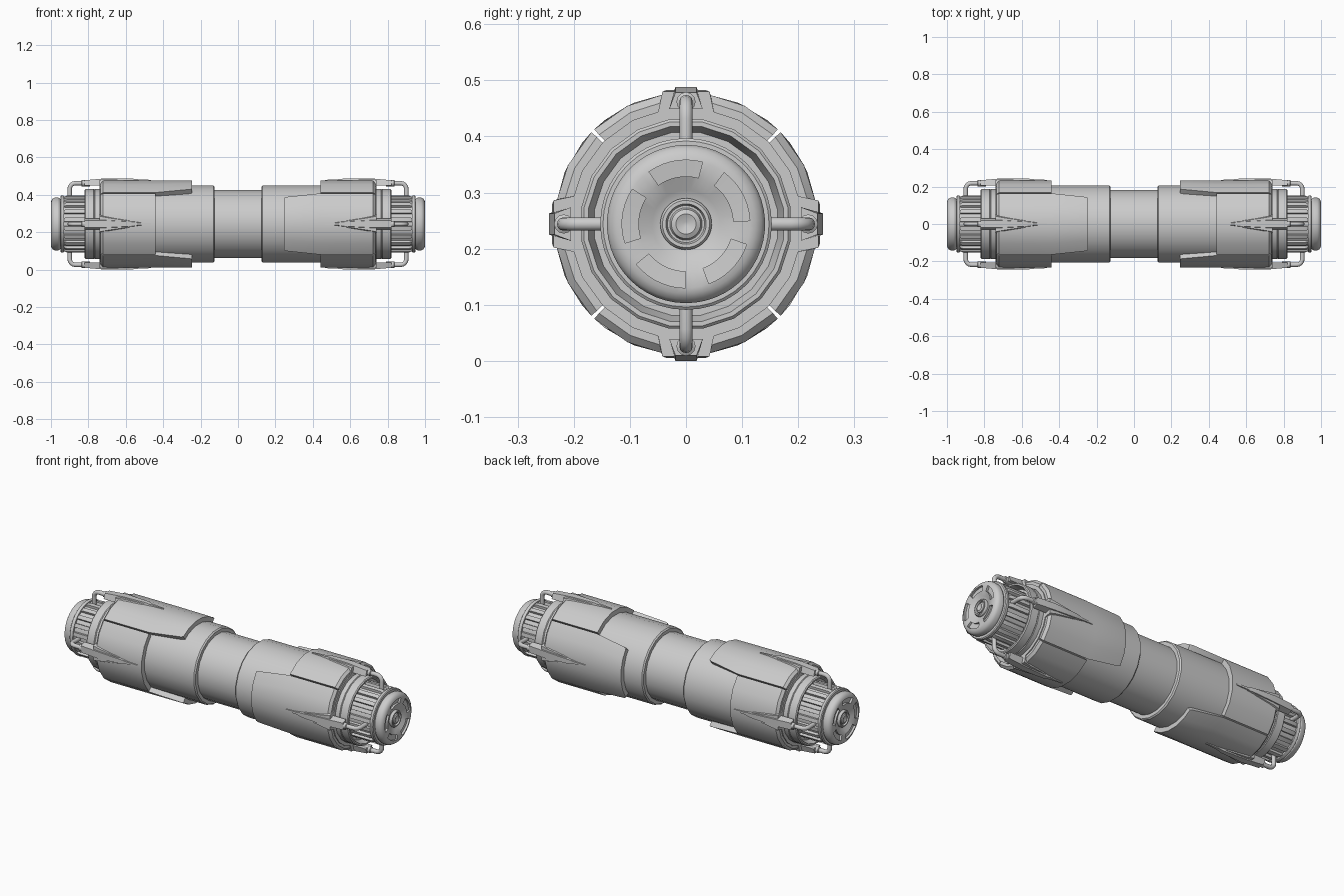
import bpy, bmesh, math
from mathutils import Matrix, Vector

if "Cube" in bpy.data.objects:
    bpy.data.objects.remove(bpy.data.objects["Cube"])

CZ = 0.244


def finish(bm, name, angle=30):
    bmesh.ops.remove_doubles(bm, verts=bm.verts, dist=1e-5)
    bmesh.ops.recalc_face_normals(bm, faces=bm.faces)
    me = bpy.data.meshes.new(name)
    bm.to_mesh(me)
    bm.free()
    ob = bpy.data.objects.new(name, me)
    ob.location.z = CZ
    bpy.context.collection.objects.link(ob)
    bpy.ops.object.select_all(action='DESELECT')
    bpy.context.view_layer.objects.active = ob
    ob.select_set(True)
    bpy.ops.object.shade_smooth_by_angle(angle=math.radians(angle))
    return ob


def polar(x, r, deg):
    t = math.radians(deg)
    return Vector((x, r * math.cos(t), r * math.sin(t)))


def loft(bm, rings, cap=True):
    """Bridge rings of points; returns faces as [ring][segment]."""
    vs = [[bm.verts.new(p) for p in ring] for ring in rings]
    n = len(vs[0])
    faces = [[bm.faces.new((a[i], a[(i + 1) % n], b[(i + 1) % n], b[i]))
              for i in range(n)] for a, b in zip(vs, vs[1:])]
    if cap:
        bm.faces.new(vs[0])
        bm.faces.new(vs[-1])
    return faces


def revolve(bm, s, profile, n=20, phase=9):
    return loft(bm, [[polar(s * x, r, phase + 360 * i / n) for i in range(n)]
                     for x, r in profile])


# Central barrel
bm = bmesh.new()
revolve(bm, 1, [(-.74, .183), (.74, .183)])
finish(bm, "barrel")

for s, side in ((-1, "left"), (1, "right")):
    # Stepped sleeve and recessed collar
    bm = bmesh.new()
    revolve(bm, s, [(.125, .175), (.125, .202), (.132, .208), (.74, .208), (.74, .175)])
    finish(bm, side + "_sleeve")
    bm = bmesh.new()
    revolve(bm, s, [(.70, .189), (.765, .189), (.768, .186), (.772, .189), (.815, .189),
                    (.82, .184), (.82, .176), (.785, .165), (.785, .12)])
    finish(bm, side + "_collar")

    # Four armour plates, alternate ones with a long tapered tongue
    for q in range(4):
        is_long = (q % 2 == 1) == (s < 0)
        sections = [(.735, 44.2, .222), (.722, 44.2, .235), (.44, 44.2, .235)]
        if is_long:
            sections += [(.258, 38, .235), (.245, 36.5, .233)]
        rings = []
        for x, h, ro in sections:
            degs = [q * 90 - h + 2 * h * i / 5 for i in range(6)]
            rings.append([polar(s * x, ro, d) for d in degs] +
                         [polar(s * x, .198, d) for d in reversed(degs)])
        bm = bmesh.new()
        loft(bm, rings)
        finish(bm, f"{side}_armour_plate_{q + 1}")

    # Ribbed grip
    bm = bmesh.new()
    revolve(bm, s, [(.78, .139), (.93, .139), (.93, .15), (.936, .153), (.946, .153),
                    (.95, .148), (.95, .12)], 40)
    for k in range(20):
        d = 9 + 18 * k
        loft(bm, [[polar(s * x, .135, d - 5), polar(s * x, r, d - 4),
                   polar(s * x, r, d + 4), polar(s * x, .135, d + 5)]
                  for x, r in ((.79, .152), (.915, .152), (.93, .146))])
    finish(bm, side + "_ribbed_grip")

    # Domed end cap with five sunken arc slots
    bm = bmesh.new()
    faces = revolve(bm, s, [(.945, .13), (.952, .136), (.96, .141), (.98, .141), (.991, .135),
                            (.998, .124), (1.0, .114), (.997, .085), (.985, .06), (.978, .045),
                            (.978, .01)], 50, 75)
    slots = [f for i, f in enumerate(faces[6]) if i % 10 < 7]
    ext = bmesh.ops.extrude_face_region(bm, geom=slots)
    bmesh.ops.translate(bm, vec=(-s * .012, 0, 0),
                        verts=[g for g in ext["geom"] if isinstance(g, bmesh.types.BMVert)])
    bmesh.ops.delete(bm, geom=[f for f in slots if f.is_valid], context='FACES')
    finish(bm, side + "_end_cap")

    # Centre hub
    bm = bmesh.new()
    revolve(bm, s, [(.96, .046), (.988, .046), (.994, .042), (.994, .036), (.984, .033),
                    (.984, .029), (.992, .026), (.996, .018), (.990, .004)], 32)
    finish(bm, side + "_hub")

    for q in range(4):
        rot = Matrix.Rotation(math.radians(90 * q), 4, 'X')

        # Tapered clamp with base flange and thin tail
        bm = bmesh.new()
        for secs in (
            [(.82, .030, .019, .205, .234), (.71, .030, .019, .205, .244),
             (.57, .019, .012, .205, .244), (.53, .013, .008, .215, .236)],
            [(.74, .050, .042, .198, .236), (.70, .048, .034, .215, .239),
             (.58, .024, .016, .215, .237)],
            [(.55, .010, .007, .220, .240), (.465, .006, .004, .220, .236)],
        ):
            loft(bm, [[(s * x, -wb, rb), (s * x, -wt, rt), (s * x, wt, rt), (s * x, wb, rb)]
                      for x, wb, wt, rb, rt in secs])
        bmesh.ops.transform(bm, matrix=rot, verts=bm.verts)
        finish(bm, f"{side}_clamp_{q + 1}", 20)

        # Bent pipe from clamp to grip, with a collar at the clamp
        bm = bmesh.new()
        path = [(.79, .218, 0, .017), (.835, .218, 0, .017), (.838, .218, 0, .012),
                (.87, .218, 0, .012)]
        path += [(.87 + .03 * math.sin(math.radians(a)),
                  .188 + .03 * math.cos(math.radians(a)), a, .012) for a in (22, 45, 68, 90)]
        path += [(.90, .135, 90, .012)]
        rings = []
        for x, z, a, r in path:
            c, sn = math.cos(math.radians(a)), math.sin(math.radians(a))
            ring = []
            for i in range(12):
                t = i * math.pi / 6
                ring.append((s * (x + r * math.cos(t) * sn), r * math.sin(t),
                             z + r * math.cos(t) * c))
            rings.append(ring)
        loft(bm, rings)
        bmesh.ops.transform(bm, matrix=rot, verts=bm.verts)
        finish(bm, f"{side}_pipe_{q + 1}", 40)
